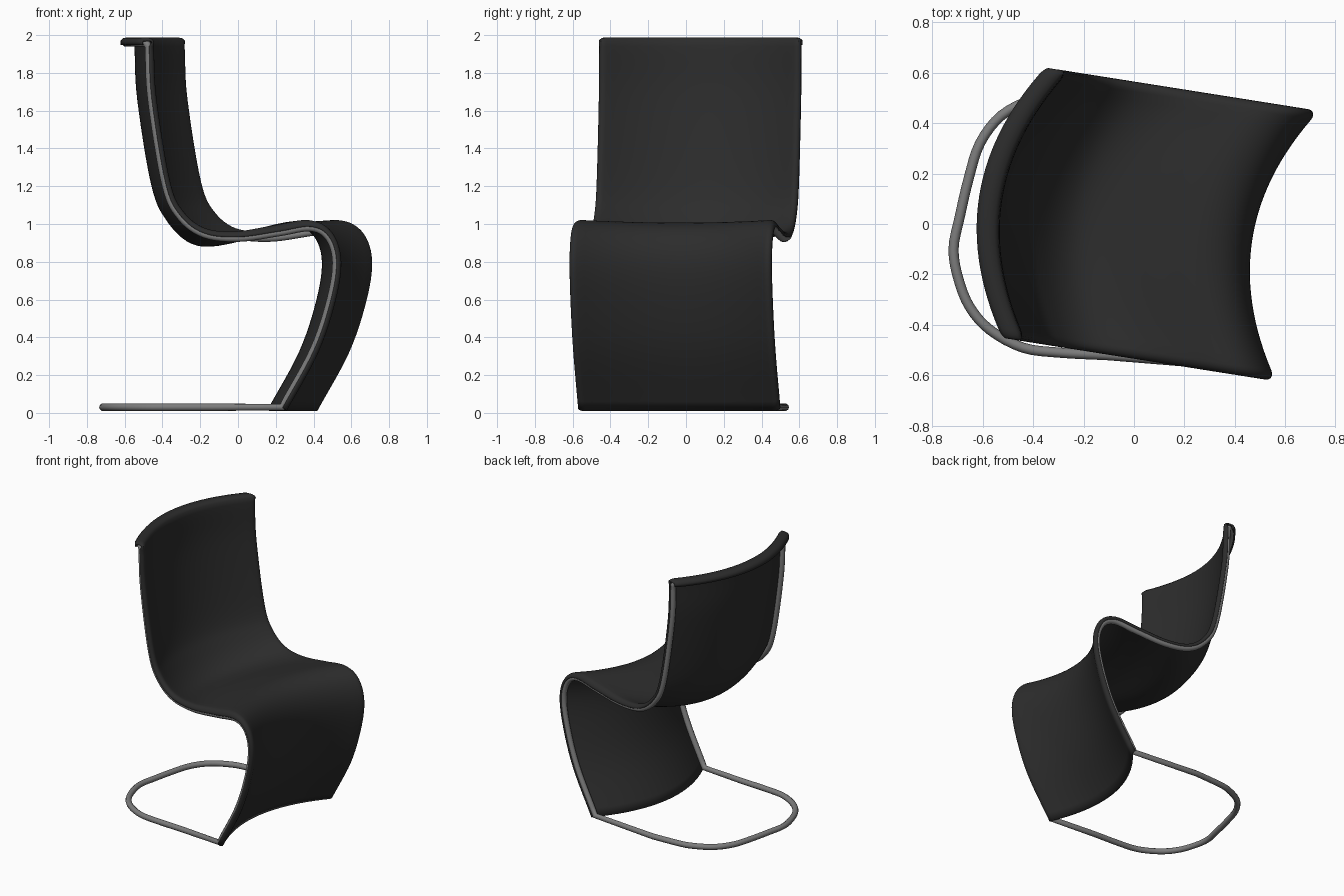
import bpy, math
from mathutils import Vector

if "Cube" in bpy.data.objects:
    bpy.data.objects.remove(bpy.data.objects["Cube"])

ANG = math.radians(9)          # whole chair is turned slightly about z
H, V0, D = 0.535, 0.015, 0.175  # half width, side offset, depth of sideways curve


def world(u, v, z):
    v += V0
    return Vector((u * math.cos(ANG) + v * math.sin(ANG),
                   -u * math.sin(ANG) + v * math.cos(ANG), z))


def smooth(pts, n=6):
    """Catmull-Rom resampling of a short point list."""
    p = [Vector(q) for q in pts]
    p = [2 * p[0] - p[1]] + p + [2 * p[-1] - p[-2]]
    out = []
    for a, b, c, d in zip(p, p[1:], p[2:], p[3:]):
        for i in range(n):
            t = i / n
            out.append(0.5 * (2 * b + (c - a) * t + (2 * a - 5 * b + 4 * c - d) * t * t
                              + (3 * b - a - 3 * c + d) * t ** 3))
    return out + [p[-2]]


def bow(v):
    return 1 - min(1, (v / H) ** 2)


def material(name, col):
    m = bpy.data.materials.new(name)
    m.diffuse_color = (*col, 1)
    m.use_nodes = True
    m.node_tree.nodes["Principled BSDF"].inputs["Base Color"].default_value = m.diffuse_color
    return m


def normals(path):
    res = []
    for i in range(len(path)):
        t = (path[min(i + 1, len(path) - 1)] - path[max(i - 1, 0)]).normalized()
        res.append(Vector((-t.y, t.x)))
    return res


black = material("black_cover", (0.025, 0.025, 0.025))
steel = material("steel", (0.2, 0.2, 0.2))

# side profile of the frame (depth, height), from top of back to foot
edge = smooth([(-0.40, 1.94), (-0.385, 1.66), (-0.31, 1.21), (-0.23, 1.04), (-0.10, 0.945),
               (0.085, 0.925), (0.305, 0.955), (0.47, 0.98), (0.565, 0.93), (0.605, 0.8),
               (0.575, 0.6), (0.485, 0.335), (0.317, 0.03)])

# cover: profile in front of the frame, with a lip folded back over the top
front = [e + n * 0.035 for e, n in zip(edge, normals(edge))]
lip = [Vector(q) for q in [(-0.44, 1.948), (-0.441, 1.965), (-0.43, 1.978), (-0.40, 1.981),
                           (-0.38, 1.979), (-0.368, 1.968)]]
profile = lip + front
norms = normals(profile)

# cross-section (side position, drop behind the surface) with rolled edges
R = 0.03
half = [(H - R) * i / 14 for i in range(15)]
section = [(v, 0) for v in half]
section += [(H - R + R * math.sin(a), R * (1 - math.cos(a)))
            for a in [math.radians(k) for k in (18, 36, 54, 72, 90)]]
section = [(-v, d) for v, d in section[:0:-1]] + section

verts, faces = [], []
for i, (p, n) in enumerate(zip(profile, norms)):
    curl = 0.4 if i < len(lip) else 1
    sag = 0.0
    if i >= len(lip):
        sag = max(0, n.y) * (0.015 + 0.06 * math.exp(-((p.x + 0.02) / 0.22) ** 2))
    for v, d in section:
        q = p - n * d * curl
        verts.append(world(q.x - D * bow(v), v, q.y - sag * bow(v)))
w = len(section)
for i in range(len(profile) - 1):
    for j in range(w - 1):
        a = i * w + j
        faces.append((a, a + w, a + w + 1, a + 1))
me = bpy.data.meshes.new("seat_cover")
me.from_pydata(verts, [], faces)
cover = bpy.data.objects.new("seat_cover", me)
bpy.context.collection.objects.link(cover)
me.materials.append(black)
mod = cover.modifiers.new("thickness", 'SOLIDIFY')
mod.thickness, mod.offset = 0.015, 0
bpy.context.view_layer.objects.active = cover
cover.select_set(True)
bpy.ops.object.shade_smooth_by_angle(angle=math.radians(50))

# tubular frame: one side up, across the top, down the other side, then the floor loop
T = H - 0.016
path = [world(e.x, -T, e.y) for e in reversed(edge)]
path.append(world(-0.408, -T, 1.955))
for i in range(1, 24):
    v = -T + 2 * T * i / 24
    path.append(world(-0.418 - D * bow(v), v, 1.958))
path.append(world(-0.408, T, 1.955))
path += [world(e.x, T, e.y) for e in edge]
floor = smooth([(-0.1, 0.525), (-0.30, 0.515), (-0.40, 0.495), (-0.525, 0.43), (-0.61, 0.32),
                (-0.655, 0.18), (-0.69, 0.03), (-0.715, -0.10), (-0.695, -0.22), (-0.65, -0.33),
                (-0.57, -0.42), (-0.44, -0.49), (-0.29, -0.51), (-0.1, -0.52)], 4)
path += [Vector((x, y, 0.03)) for x, y in floor]

cu = bpy.data.curves.new("tube_frame", 'CURVE')
cu.dimensions = '3D'
cu.bevel_depth = 0.02
cu.bevel_resolution = 3
sp = cu.splines.new('POLY')
sp.points.add(len(path) - 1)
for pt, co in zip(sp.points, path):
    pt.co = (*co, 1)
sp.use_cyclic_u = True
sp.use_smooth = True
cu.materials.append(steel)
frame = bpy.data.objects.new("tube_frame", cu)
bpy.context.collection.objects.link(frame)
